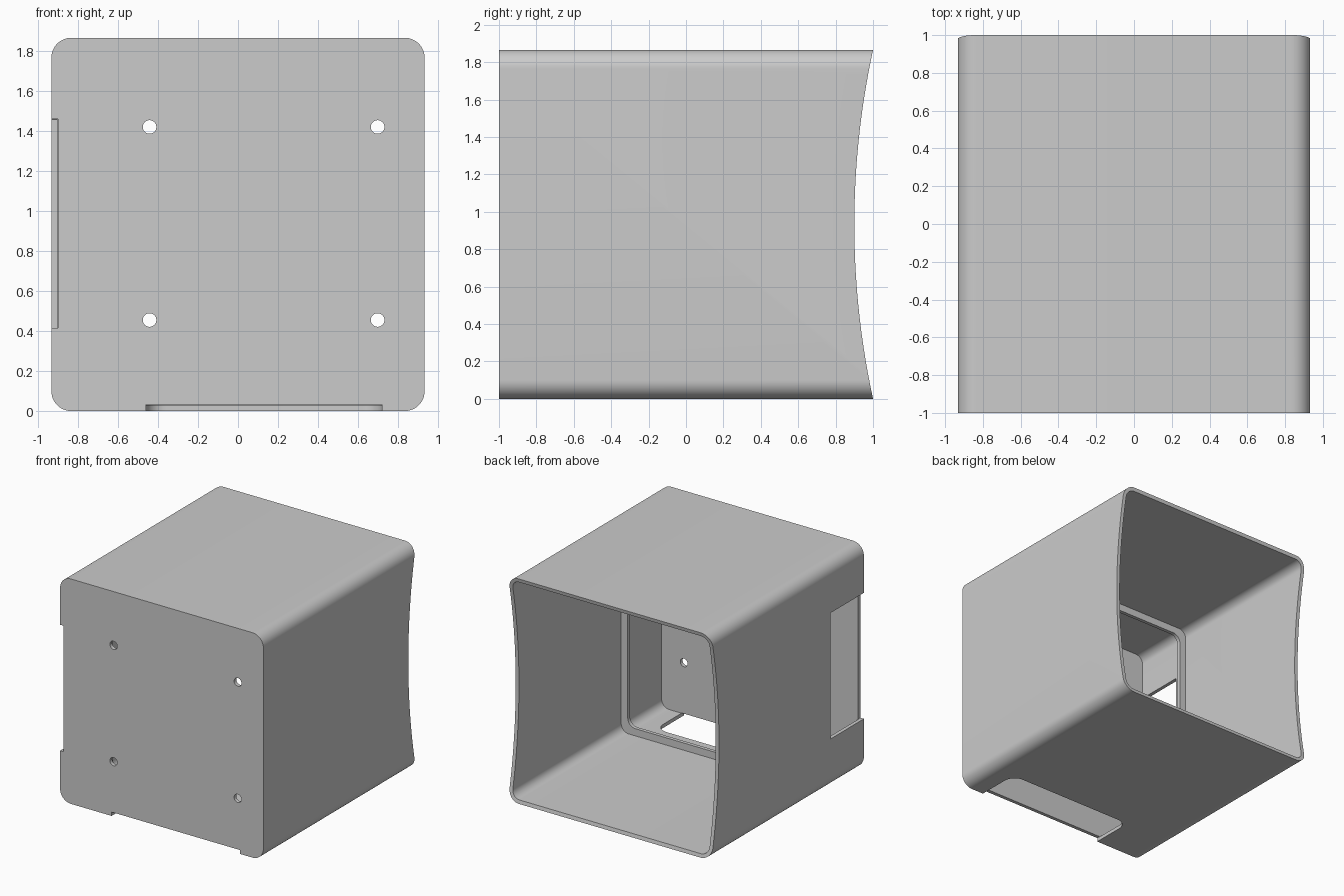
import bpy, bmesh, math
from mathutils import Matrix, Vector

cube = bpy.data.objects.get("Cube")
if cube:
    bpy.data.objects.remove(cube, do_unlink=True)

HALF = 0.933          # half width and half height
MID = HALF            # centre height
WALL = 0.03

grey = bpy.data.materials.new("light_grey")
grey.use_nodes = True
colour = (0.6, 0.6, 0.6, 1)
grey.diffuse_color = colour
grey.node_tree.nodes["Principled BSDF"].inputs["Base Color"].default_value = colour


def rounded(w, h, r, steps=12):
    """Outline of a rounded rectangle centred on the origin."""
    pts = []
    for i, (sx, sy) in enumerate(((1, 1), (-1, 1), (-1, -1), (1, -1))):
        for k in range(steps + 1):
            a = math.pi / 2 * (i + k / steps)
            pts.append((sx * (w / 2 - r) + r * math.cos(a),
                        sy * (h / 2 - r) + r * math.sin(a)))
    return pts


def circle(r, n):
    return [(r * math.cos(2 * math.pi * (i + 0.5) / n),
             r * math.sin(2 * math.pi * (i + 0.5) / n)) for i in range(n)]


def prism(name, pts, length, centre, axis):
    """Extrude an outline along an axis, centred on a point."""
    place = {"x": lambda u, v, t: (t, u, v),
             "y": lambda u, v, t: (u, t, v),
             "z": lambda u, v, t: (u, v, t)}[axis]
    bm = bmesh.new()
    ends = [[bm.verts.new(Vector(place(u, v, t)) + Vector(centre)) for u, v in pts]
            for t in (-length / 2, length / 2)]
    bm.faces.new(ends[0])
    bm.faces.new(ends[1])
    n = len(pts)
    for i in range(n):
        j = (i + 1) % n
        bm.faces.new((ends[0][i], ends[0][j], ends[1][j], ends[1][i]))
    bmesh.ops.recalc_face_normals(bm, faces=bm.faces)
    mesh = bpy.data.meshes.new(name)
    bm.to_mesh(mesh)
    bm.free()
    mesh.materials.append(grey)
    ob = bpy.data.objects.new(name, mesh)
    bpy.context.collection.objects.link(ob)
    return ob


def tunnel(name, inset, r, y0, y1):
    """Rounded square prism running front to back."""
    size = 2 * (HALF - inset)
    return prism(name, rounded(size, size, r), y1 - y0, (0, (y0 + y1) / 2, MID), "y")


# Outer shell
housing = tunnel("housing", 0, 0.1, -1, 1)

# Cavities, with an inner lip left between them
cutters = [
    tunnel("front_cavity", WALL, 0.07, -1 + WALL, -0.47),
    tunnel("lip_opening", 0.09, 0.07, -0.52, -0.40),
    tunnel("rear_cavity", WALL, 0.07, -0.44, 1.2),
]

# Concave rear edge
radius = 4.4
cutters.append(prism("rear_curve", circle(radius, 360), 3, (0, 0.9 + radius, MID), "x"))

# Screw holes in the front plate
for x in (-0.442, 0.698):
    for z in (0.455, 1.42):
        cutters.append(prism("screw_hole", circle(0.034, 32), 0.2, (x, -1, z), "y"))

# Side slot and floor slot, both open at the front
depth = WALL + 0.002
cutters.append(prism("side_slot", rounded(0.88, 1.045, 0.001, 1), 2 * depth,
                     (-HALF, -1, 0.937), "x"))
cutters.append(prism("floor_slot", rounded(1.18, 0.74, 0.1), 2 * depth,
                     (0.13, -1, 0), "z"))

for cutter in cutters:
    cutter.hide_render = True
    mod = housing.modifiers.new(cutter.name, "BOOLEAN")
    mod.operation = "DIFFERENCE"
    mod.solver = "EXACT"
    mod.object = cutter

# Apply the cuts and drop the cutters
bpy.ops.object.select_all(action="DESELECT")
housing.select_set(True)
bpy.context.view_layer.objects.active = housing
for mod in list(housing.modifiers):
    bpy.ops.object.modifier_apply(modifier=mod.name)
for cutter in cutters:
    bpy.data.objects.remove(cutter, do_unlink=True)

bpy.ops.object.shade_smooth_by_angle(angle=math.radians(30))
